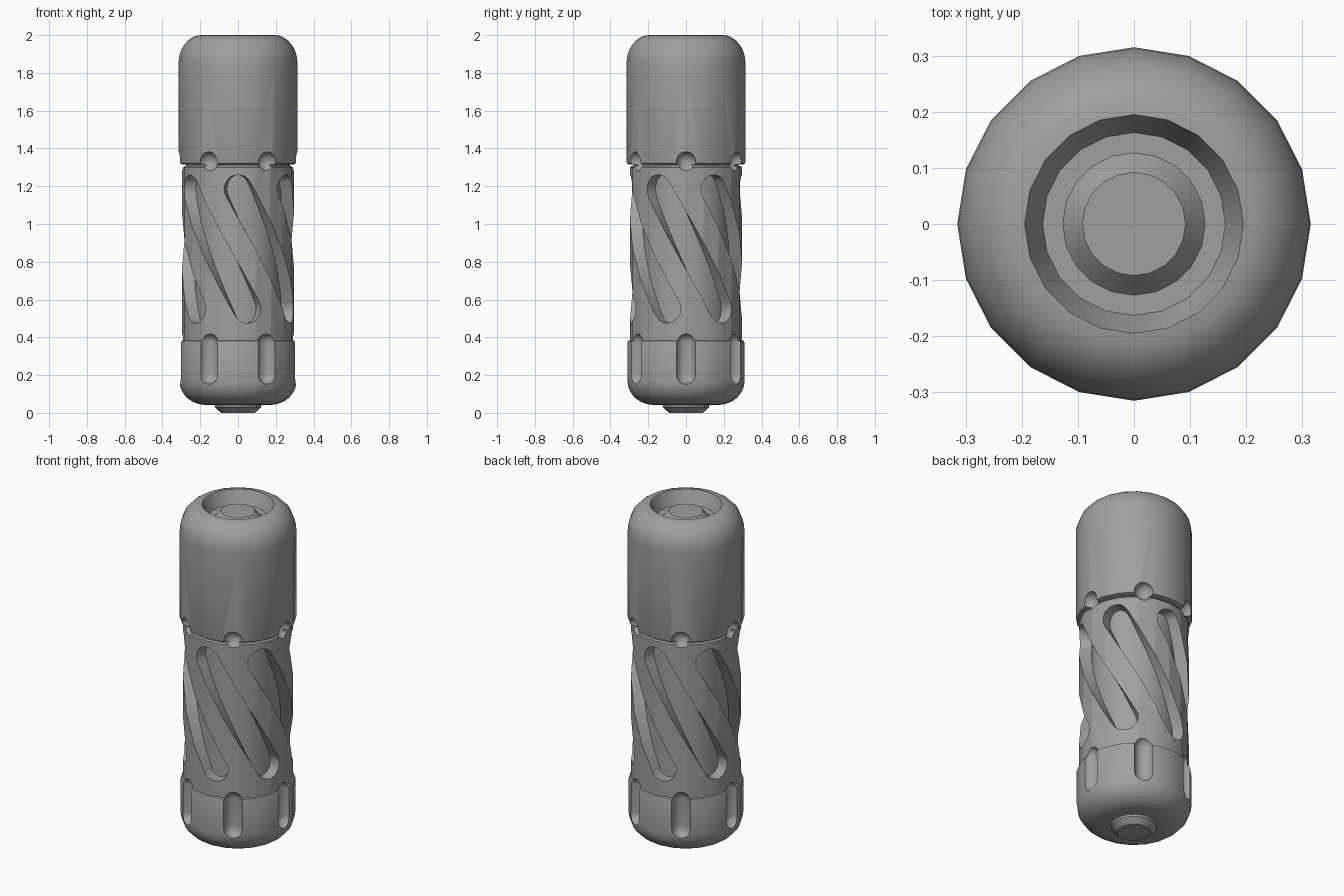
import bpy, bmesh
from math import cos, sin, pi, radians, sqrt

cube = bpy.data.objects.get("Cube")
if cube:
    bpy.data.objects.remove(cube, do_unlink=True)

grey = bpy.data.materials.new("machined grey")
grey.use_nodes = True
COLOR = (0.35, 0.35, 0.35, 1)
grey.diffuse_color = COLOR
grey.node_tree.nodes["Principled BSDF"].inputs["Base Color"].default_value = COLOR

SIDES = 20
TURNS = [radians(60 * i) for i in range(6)]


def finish(bm, name):
    bmesh.ops.recalc_face_normals(bm, faces=bm.faces)
    mesh = bpy.data.meshes.new(name)
    bm.to_mesh(mesh)
    bm.free()
    mesh.materials.append(grey)
    obj = bpy.data.objects.new(name, mesh)
    bpy.context.collection.objects.link(obj)
    return obj


def add_lathe(bm, profile, sides=SIDES, cx=0, cy=0):
    """Closed solid turned from (radius, z) points, capped at both ends."""
    rings = [[bm.verts.new((cx + r * cos(2 * pi * i / sides), cy + r * sin(2 * pi * i / sides), z))
              for i in range(sides)] for r, z in profile]
    for a, b in zip(rings, rings[1:]):
        for i in range(sides):
            j = (i + 1) % sides
            bm.faces.new((a[i], a[j], b[j], b[i]))
    bm.faces.new(rings[0][::-1])
    bm.faces.new(rings[-1])


def lathe(name, profile):
    bm = bmesh.new()
    add_lathe(bm, profile)
    return finish(bm, name)


def arc(cr, cz, rr, rz, start, end, steps=8):
    """Elliptical arc of (radius, z) points, angles in degrees."""
    angles = [radians(start + (end - start) * i / steps) for i in range(steps + 1)]
    return [(cr + rr * cos(a), cz + rz * sin(a)) for a in angles]


def capsule_ring(name, spans, radius, ring):
    """Six upright capsules around the axis for every (low, high) span."""
    bm = bmesh.new()
    for low, high in spans:
        profile = arc(0, low, radius, radius, -88, 0, 6) + arc(0, high, radius, radius, 0, 88, 6)
        if low == high:
            profile.pop(7)
        for t in TURNS:
            add_lathe(bm, profile, 20, ring * cos(t), ring * sin(t))
    return finish(bm, name)


def spiral_slots(name, inner, outer, half, top, bottom, twist):
    """Six round-ended slots that wind around the body, as solid cutters."""
    surface, cols = 0.297, 6
    drop, run = top - bottom, surface * radians(twist)
    length = sqrt(drop * drop + run * run)
    du, dz = run / length, -drop / length
    # Stations along the slot with their half widths
    caps = [(half * cos(a), max(half * sin(a), 0.004))
            for a in [pi / 2 * i / 7 for i in range(8)]]
    rows = [(-s, w) for s, w in caps]
    rows += [(length * i / 16, half) for i in range(1, 16)]
    rows += [(length + s, w) for s, w in reversed(caps)]
    bm = bmesh.new()
    for turn in TURNS:
        layers = []
        for radius in (inner, outer):
            grid = []
            for s, w in rows:
                line = []
                for c in range(cols + 1):
                    v = w * (2 * c / cols - 1)
                    a = turn - pi / 2 + (s * du - v * dz) / surface
                    line.append(bm.verts.new((radius * cos(a), radius * sin(a), top + s * dz + v * du)))
                grid.append(line)
            layers.append(grid)
            for a, b in zip(grid, grid[1:]):
                for c in range(cols):
                    bm.faces.new((a[c], a[c + 1], b[c + 1], b[c]))
        low, high = layers
        rims = [[g[0][c] for c in range(cols)] + [r[cols] for r in g[:-1]]
                + [g[-1][c] for c in range(cols, 0, -1)] + [r[0] for r in g[:0:-1]]
                for g in (low, high)]
        n = len(rims[0])
        for i in range(n):
            j = (i + 1) % n
            bm.faces.new((rims[0][i], rims[0][j], rims[1][j], rims[1][i]))
    return finish(bm, name)


def cut(obj, cutter):
    mod = obj.modifiers.new("cut", 'BOOLEAN')
    mod.operation = 'DIFFERENCE'
    mod.solver = 'EXACT'
    mod.object = cutter
    bpy.context.view_layer.objects.active = obj
    bpy.ops.object.modifier_apply(modifier=mod.name)


# Head: rounded shoulder, dished top with a raised button in the recess
head = lathe("head", [(0.27, 1.315), (0.302, 1.315), (0.311, 1.319), (0.315, 1.33)]
             + arc(0.195, 1.85, 0.12, 0.15, 0, 90)
             + [(0.163, 1.92), (0.127, 1.92), (0.092, 1.96)])

# Grip body: plain tube with a narrow neck at the top
body = lathe("grip_body", [(0.27, 0.36), (0.297, 0.37), (0.297, 1.298), (0.29, 1.306),
                           (0.28, 1.306), (0.28, 1.325)])

# Tail cap: rounded base with a small button below
tail = lathe("tail_cap", [(0.09, 0.0), (0.122, 0.03), (0.124, 0.042)]
             + arc(0.17, 0.17, 0.14, 0.128, -90, 0)
             + [(0.31, 0.37), (0.306, 0.381), (0.295, 0.385), (0.27, 0.385)])

# Cutters for the joint notches, the tail slots and the spiral slots
notches = capsule_ring("notch_cutter", [(1.33, 1.33), (0.203, 0.37)], 0.052, 0.312)
spirals = spiral_slots("spiral_cutter", 0.23, 0.34, 0.075, 1.185, 0.55, 70)
for part in (head, body, tail):
    cut(part, notches)
cut(body, spirals)
for cutter in (notches, spirals):
    bpy.data.objects.remove(cutter, do_unlink=True)

# Smooth shading with crisp edges
bpy.ops.object.select_all(action='DESELECT')
for part in (head, body, tail):
    part.select_set(True)
bpy.context.view_layer.objects.active = head
bpy.ops.object.shade_smooth_by_angle(angle=radians(30))
